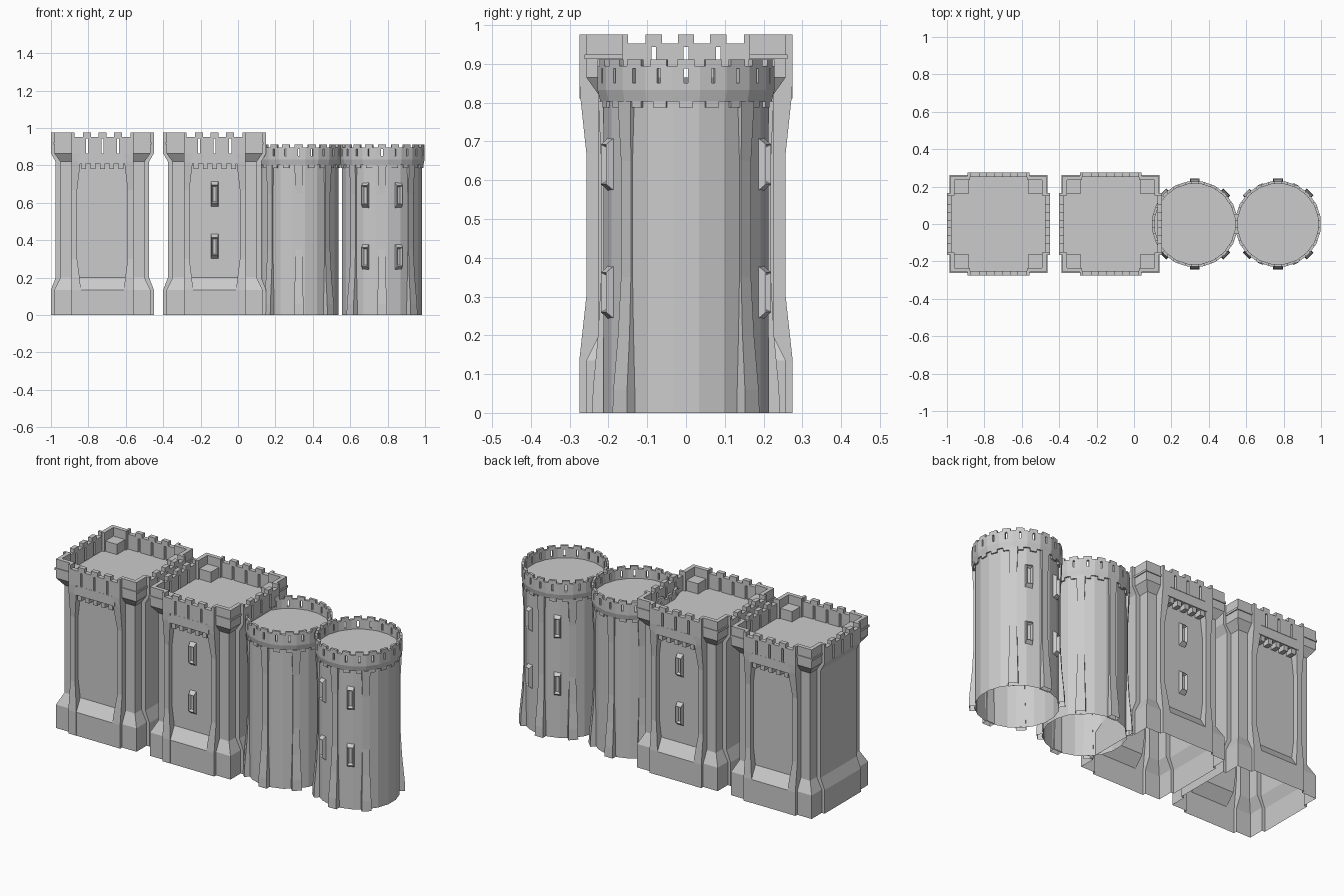
import bpy, bmesh
from math import pi, cos, tan, radians
from mathutils import Matrix, Vector

if "Cube" in bpy.data.objects:
    bpy.data.objects.remove(bpy.data.objects["Cube"])


def place(x, angle=0.0):
    return Matrix.Translation((x, 0, 0)) @ Matrix.Rotation(angle, 4, 'Z')


def finish(bm, name):
    bmesh.ops.recalc_face_normals(bm, faces=bm.faces)
    me = bpy.data.meshes.new(name)
    bm.to_mesh(me)
    bm.free()
    bpy.context.collection.objects.link(bpy.data.objects.new(name, me))


def loft(bm, rings, M, cap=False):
    """Skin a list of equal-length closed rings; returns the end cap if made."""
    vs = [[bm.verts.new(M @ Vector(p)) for p in r] for r in rings]
    n = len(rings[0])
    for a, b in zip(vs, vs[1:]):
        for i in range(n):
            bm.faces.new((a[i], a[(i + 1) % n], b[(i + 1) % n], b[i]))
    return bm.faces.new(vs[-1]) if cap else None


def box(bm, M, x, y, z):
    ring = lambda h: [(x[0], y[0], h), (x[1], y[0], h), (x[1], y[1], h), (x[0], y[1], h)]
    loft(bm, [ring(z[0]), ring(z[1])], M, True)
    bm.faces.new([bm.verts.new(M @ Vector(p)) for p in ring(z[0])])
    bmesh.ops.remove_doubles(bm, verts=bm.verts[-12:], dist=1e-6)


def window(bm, M, r0, r1, z0, z1, w=0.02):
    """Bevelled surround with a sunken arrow slit, facing local +x."""
    ring = lambda r, h, d: [(r, -h, z0 + d), (r, h, z0 + d), (r, h, z1 - d), (r, -h, z1 - d)]
    f = loft(bm, [ring(r0, w, 0), ring(r1, w * 0.8, 0.02)], M, True)
    bmesh.ops.recalc_face_normals(bm, faces=bm.faces)
    bmesh.ops.inset_individual(bm, faces=[f], thickness=0.011, depth=0)
    bmesh.ops.translate(bm, verts=f.verts, vec=M.to_3x3() @ Vector((-0.014, 0, 0)))


# ---------- square towers ----------
# z, side wall, corner, pilaster face, pilaster inner edge, recessed panel
SQUARE = [(0, .275, .257, .275, .115, .274), (.135, .275, .257, .275, .115, .274),
          (.2, .25, .225, .268, .122, .228), (.3, .25, .225, .257, .135, .228),
          (.67, .25, .225, .257, .135, .228), (.82, .25, .225, .273, .117, .228),
          (.865, .275, .257, .275, .115, .274)]


def square_ring(z, s, c, p, i, q):
    quarter = [(s, .165), (c, .165), (c, c), (.165, c), (.165, p), (i, p), (i, q)]
    pts = []
    for sx, sy, step in ((1, 1, 1), (-1, 1, -1), (-1, -1, 1), (1, -1, -1)):
        pts += [(sx * x, sy * y, z) for x, y in quarter[::step]]
    return pts


def square_tower(cx, label, windows):
    # walls with pilasters, plinth and flared top
    bm = bmesh.new()
    loft(bm, [square_ring(*lv) for lv in SQUARE], place(cx))
    finish(bm, label + "_walls")

    # deck
    bm = bmesh.new()
    bm.faces.new([bm.verts.new((cx + a * .252, b * .252, .866))
                  for a, b in ((-1, -1), (1, -1), (1, 1), (-1, 1))])
    finish(bm, label + "_deck")

    # parapet sides with slits and merlons
    bm = bmesh.new()
    for k in range(4):
        M = place(cx, k * pi / 2)
        r = (.25, .275)
        for t in ((-.15, -.089), (-.077, -.006), (.006, .077), (.089, .15)):
            box(bm, M, r, t, (.865, .943))
        box(bm, M, r, (-.15, .15), (.943, .952))
        for t in (-.083, 0, .083):
            box(bm, M, r, (t - .021, t + .021), (.952, .975))
        for t in (-.165, .15):
            box(bm, M, r, (t, t + .015), (.865, .975))
    finish(bm, label + "_parapet")

    # corner turrets: raised platform, two walls, string course
    bm = bmesh.new()
    for k in range(4):
        M = place(cx, k * pi / 2)
        box(bm, M, (.16, .234), (.16, .234), (.865, .925))
        box(bm, M, (.234, .257), (.152, .257), (.865, .975))
        box(bm, M, (.152, .234), (.234, .257), (.865, .975))
        box(bm, M, (.25, .262), (.165, .262), (.912, .924))
        box(bm, M, (.165, .25), (.25, .262), (.912, .924))
    finish(bm, label + "_corner_turrets")

    # corbel teeth over the recessed panels
    bm = bmesh.new()
    for a in (-pi / 2, pi / 2):
        M = place(cx, a)
        box(bm, M, (.226, .274), (-.13, .13), (.81, .864))
        for j in range(5):
            t = -.1 + j * .05
            box(bm, M, (.226, .268), (t - .013, t + .013), (.78, .81))
    finish(bm, label + "_corbels")

    if windows:
        bm = bmesh.new()
        for a in (-pi / 2, pi / 2):
            for z in (.30, .58):
                window(bm, place(cx, a), .226, .25, z, z + .135)
        finish(bm, label + "_windows")


# ---------- round towers ----------
N = 20
HALF = tan(pi / N)


def ring20(r, z):
    R = r / cos(pi / N)
    return [Matrix.Rotation(pi / N + i * 2 * pi / N, 3, 'Z') @ Vector((R, 0, z)) for i in range(N)]


def facet(bm, M, r0, r1, t0, t1, z0, z1):
    """Wedge block on one facet; t is the tangent of the angle from its middle."""
    ring = lambda z: [(r0, r0 * t0, z), (r1, r1 * t0, z), (r1, r1 * t1, z), (r0, r0 * t1, z)]
    loft(bm, [ring(z0), ring(z1)], M, True)
    bm.faces.new([bm.verts.new(M @ Vector(p)) for p in ring(z0)])


def round_tower(cx, label, windows):
    # drum and flared corbel band
    bm = bmesh.new()
    loft(bm, [ring20(.213, 0), ring20(.213, .803), ring20(.221, .803), ring20(.228, .832)], place(cx))
    finish(bm, label + "_drum")

    # deck
    bm = bmesh.new()
    bm.faces.new([bm.verts.new(place(cx) @ p) for p in ring20(.216, .84)])
    finish(bm, label + "_deck")

    # parapet with slits, merlons and corbel teeth
    bm = bmesh.new()
    for k in range(N):
        M = place(cx, k * 2 * pi / N)
        r = (.214, .228)
        facet(bm, M, *r, -HALF, HALF, .832, .85)
        facet(bm, M, *r, -HALF, -.022, .85, .888)
        facet(bm, M, *r, .022, HALF, .85, .888)
        facet(bm, M, *r, -HALF, HALF, .888, .895)
        facet(bm, M, *r, -.095, .095, .895, .911)
        facet(bm, M, .211, .221, -.08, .08, .787, .803)
    finish(bm, label + "_parapet")

    # buttress strips flaring at foot and head
    bm = bmesh.new()
    for a in (45, 90, 135, 225, 270, 315):
        rings = []
        for z, r, w in ((0, .242, .026), (.06, .240, .025), (.2, .227, .021), (.35, .219, .018),
                        (.65, .219, .018), (.803, .226, .023)):
            rings.append([(.207, -w, z), (r, -w, z), (r, w, z), (.207, w, z)])
        loft(bm, rings, place(cx, radians(a)))
    finish(bm, label + "_buttresses")

    if windows:
        bm = bmesh.new()
        for a in (66, 114, 246, 294):
            for z in (.24, .57):
                window(bm, place(cx, radians(a)), .208, .233, z, z + .142)
        finish(bm, label + "_windows")


square_tower(-.725, "plain_square_tower", False)
square_tower(-.125, "windowed_square_tower", True)
round_tower(.325, "plain_round_tower", False)
round_tower(.77, "windowed_round_tower", True)
